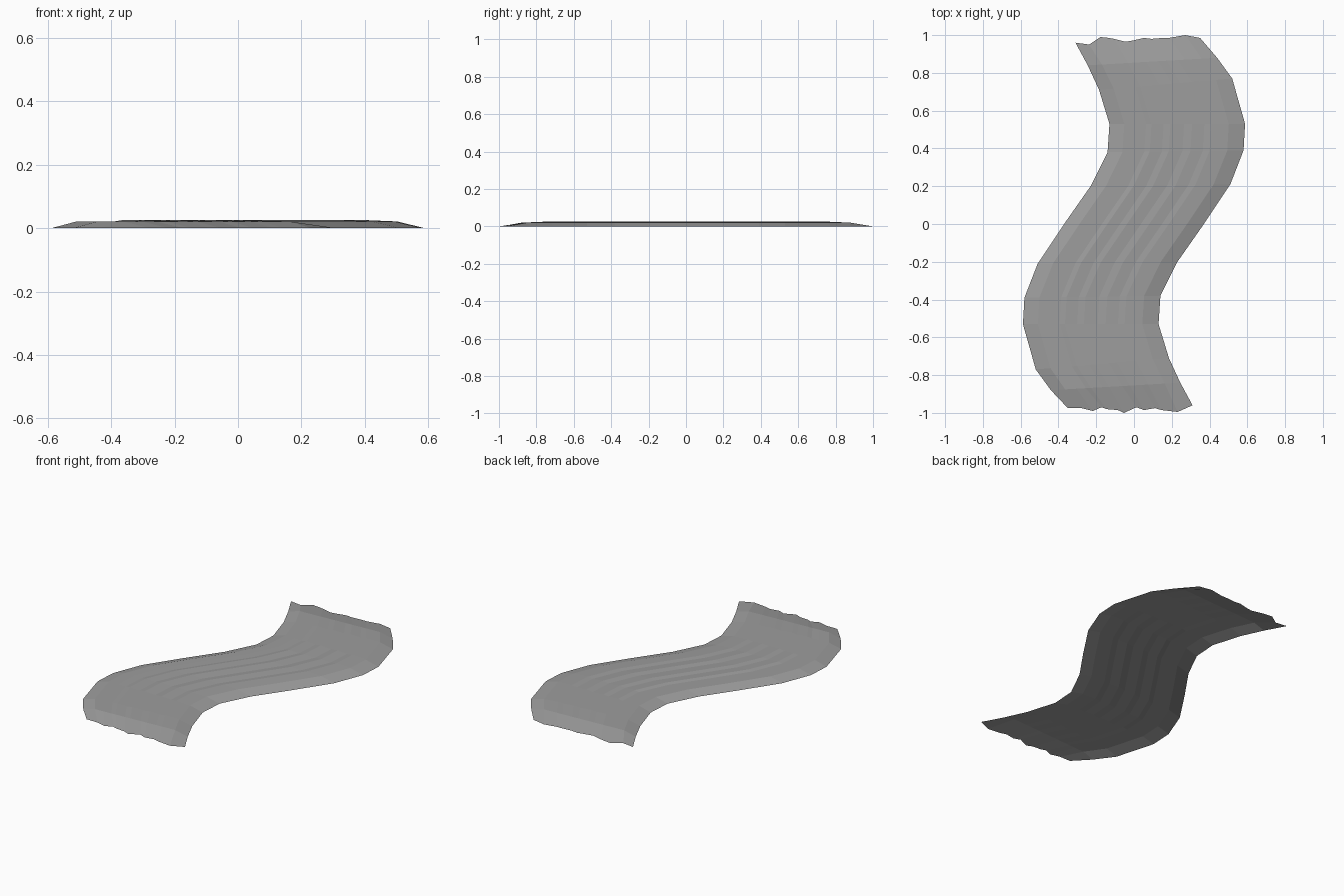
import bpy
import bmesh
from mathutils import Vector

cube = bpy.data.objects.get("Cube")
if cube:
    bpy.data.objects.remove(cube, do_unlink=True)

# Stone grey surface
grey = bpy.data.materials.new("path_grey")
grey.use_nodes = True
colour = (0.34, 0.34, 0.34, 1)
grey.diffuse_color = colour
bsdf = grey.node_tree.nodes["Principled BSDF"]
bsdf.inputs["Base Color"].default_value = colour
bsdf.inputs["Roughness"].default_value = 0.9

# Left border from back to front; the right border is its half-turn copy
left = [(-.31, .96), (-.245, .84), (-.185, .71), (-.13, .53), (-.14, .38),
        (-.23, .20), (-.37, 0), (-.51, -.21), (-.58, -.39), (-.588, -.53),
        (-.52, -.77), (-.44, -.88), (-.35, -.98)]
right = [(-x, -y) for x, y in reversed(left)]

# Cross-section: fraction of width, height of the worn ruts
section = [(0, 0), (.11, .021), (.20, .021), (.27, .0205), (.31, .025),
           (.40, .022), (.45, .026), (.55, .022), (.61, .026),
           (.70, .022), (.75, .025), (.88, .021), (1, 0)]

# Ragged ends, one y value per section point
ragged_back = [.96, .95, .99, .985, .98, .965, .97, .985, .98, .985, .985, 1, .985]
ragged_front = [.975, .975, .99, .97, .98, .985, 1, .97, .985, .975, .985, .995, .96]

bm = bmesh.new()
rows = []
last = len(left) - 1
for i, (a, b) in enumerate(zip(left, right)):
    row = []
    for j, (t, height) in enumerate(section):
        p = Vector((*a, 0)).lerp(Vector((*b, 0)), t)
        p.z = height
        if i in (0, last):
            p.y = ragged_back[j] if i == 0 else -ragged_front[j]
            p.z = 0
        elif i in (1, last - 1):
            p.z = min(height, .021)
        row.append(bm.verts.new(p))
    rows.append(row)

# Open sheet of quads facing up
for back, front in zip(rows, rows[1:]):
    for j in range(len(section) - 1):
        bm.faces.new((back[j], front[j], front[j + 1], back[j + 1]))

mesh = bpy.data.meshes.new("winding_path")
bm.to_mesh(mesh)
bm.free()
mesh.materials.append(grey)
path = bpy.data.objects.new("winding_path", mesh)
bpy.context.collection.objects.link(path)
